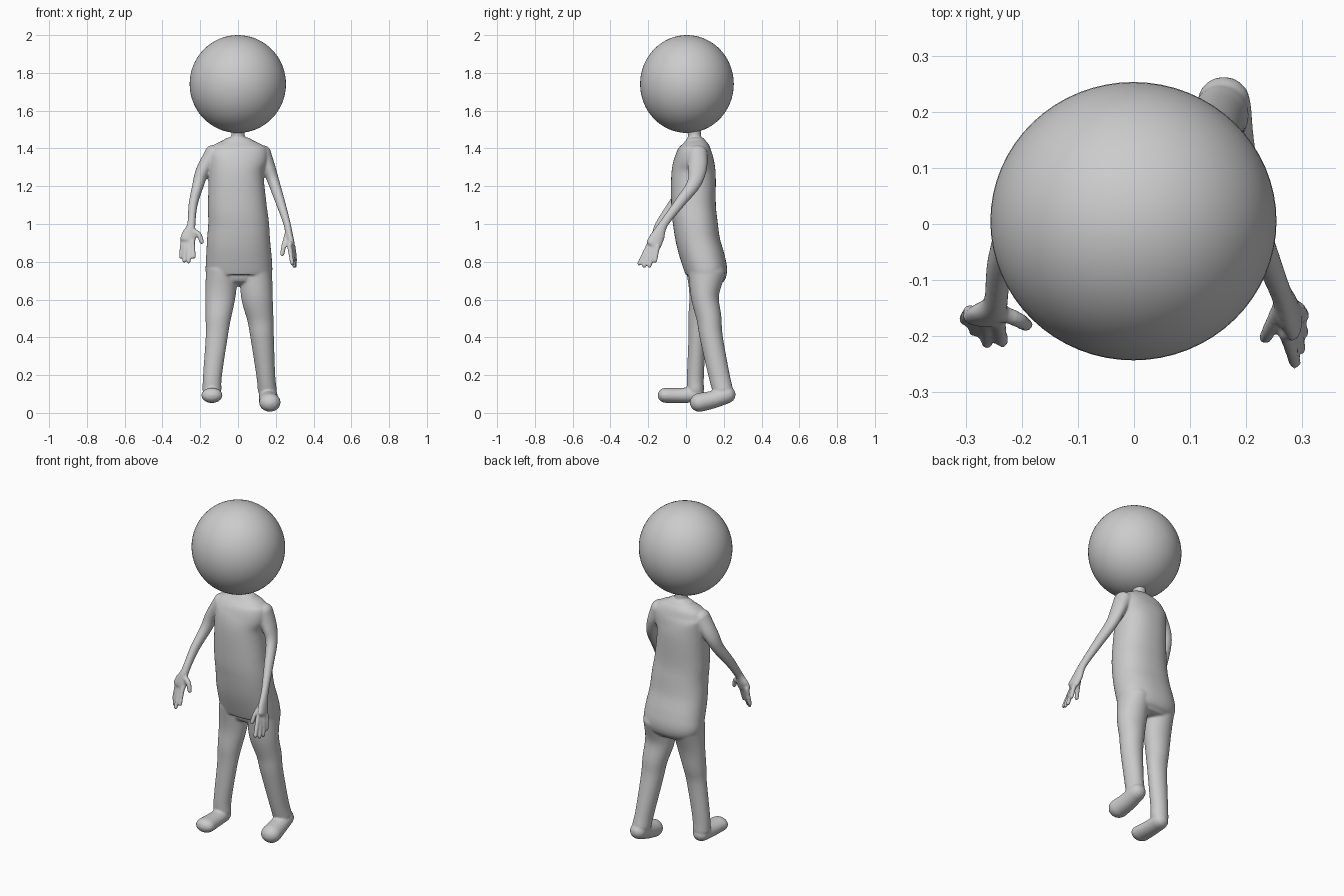
import bpy, bmesh
from math import sin, cos, pi, radians
from mathutils import Vector

bm = bmesh.new()


def spline(pts, steps=6):
    """Catmull-Rom through (x, y, z, radius u, radius v) points."""
    p = [Vector(q) for q in pts]
    p = [p[0] * 2 - p[1]] + p + [p[-1] * 2 - p[-2]]
    out = []
    for i in range(1, len(p) - 2):
        a, b, c, d = p[i - 1:i + 3]
        for k in range(steps):
            t = k / steps
            out.append(0.5 * (2 * b + (c - a) * t + (2 * a - 5 * b + 4 * c - d) * t * t
                              + (3 * b - a - 3 * c + d) * t ** 3))
    return out + [p[-2]]


def loft(pts, cap=1.0, power=1.0, sides=32):
    """Closed tube with elliptical rings and rounded ends; u stays near the x axis."""
    path = spline(pts)
    pos = [Vector(q[:3]) for q in path]
    n = len(path)
    rings = []
    for i, q in enumerate(path):
        t = (pos[min(i + 1, n - 1)] - pos[max(i - 1, 0)]).normalized()
        u = (Vector((1, 0, 0)) - t * t.x).normalized()
        v = t.cross(u)
        r = min(q[3], q[4]) * cap
        ring = [(pos[i], 1.0)]
        if i == 0:
            ring = [(pos[i] - t * r * sin(radians(a)), cos(radians(a))) for a in (80, 55, 28)] + ring
        if i == n - 1:
            ring += [(pos[i] + t * r * sin(radians(a)), cos(radians(a))) for a in (28, 55, 80)]
        for c, s in ring:
            loop = []
            for k in range(sides):
                ca, sa = cos(2 * pi * k / sides), sin(2 * pi * k / sides)
                cu = abs(ca) ** power * (1 if ca > 0 else -1)
                cv = abs(sa) ** power * (1 if sa > 0 else -1)
                loop.append(bm.verts.new(c + u * cu * q[3] * s + v * cv * q[4] * s))
            rings.append(loop)
    faces = [bm.faces.new(rings[0]), bm.faces.new(rings[-1])]
    for a, b in zip(rings, rings[1:]):
        for k in range(sides):
            j = (k + 1) % sides
            faces.append(bm.faces.new((a[k], a[j], b[j], b[k])))
    bmesh.ops.recalc_face_normals(bm, faces=faces)


def finger(*pts, r=0.0125):
    loft([(*p, r * (1 - 0.1 * i), r * (1 - 0.1 * i)) for i, p in enumerate(pts)], sides=14)


# torso and neck
loft([(0, .05, 1.445, .075, .05), (0, .05, 1.41, .14, .078), (0, .045, 1.36, .16, .10),
      (-.01, .04, 1.27, .146, .117), (-.004, .04, 1.1, .155, .118), (.003, .05, 1.0, .161, .118),
      (.003, .066, .9, .168, .116), (.005, .095, .8, .175, .115), (.005, .11, .74, .175, .108),
      (.005, .106, .70, .155, .085)], cap=.35, power=.88, sides=48)
loft([(0, .045, 1.40, .037, .037), (0, .045, 1.46, .035, .035), (0, .04, 1.53, .037, .037)])

# front leg and foot
loft([(-.085, .10, .75, .085, .10), (-.093, .085, .62, .08, .068), (-.105, .07, .5, .067, .058),
      (-.113, .06, .4, .058, .047), (-.135, .05, .2, .05, .045), (-.138, .05, .12, .05, .045)], cap=.8)
loft([(-.138, .055, .097, .046, .042), (-.139, -.03, .092, .05, .04), (-.138, -.11, .093, .056, .04)])

# rear leg and foot
loft([(.095, .11, .75, .085, .10), (.1, .1, .62, .084, .075), (.118, .122, .5, .07, .066),
      (.128, .134, .4, .062, .061), (.147, .175, .2, .05, .056), (.155, .195, .12, .05, .054)], cap=.8)
loft([(.16, .217, .096, .048, .046), (.163, .14, .07, .052, .047), (.169, .07, .055, .057, .05)])

# arms running into palms
loft([(.125, .06, 1.375, .05, .055), (.165, .06, 1.29, .036, .05), (.193, .04, 1.21, .03, .037),
      (.226, -.035, 1.11, .025, .028), (.26, -.118, 1.0, .019, .024),
      (.272, -.15, .935, .02, .038), (.284, -.172, .89, .017, .042)], cap=.8)
loft([(-.125, .04, 1.375, .05, .055), (-.187, .03, 1.28, .037, .046), (-.213, 0, 1.2, .03, .035),
      (-.238, -.07, 1.1, .024, .028), (-.247, -.14, 1.0, .022, .022),
      (-.26, -.16, .945, .038, .02), (-.266, -.168, .915, .042, .017)], cap=.8)

# fingers and thumbs
for base, tip in (((.270, -.195, .895), (.287, -.248, .79)), ((.278, -.185, .88), (.297, -.222, .778)),
                  ((.288, -.17, .875), (.302, -.193, .778)), ((.293, -.15, .88), (.303, -.163, .805)),
                  ((-.292, -.155, .92), (-.302, -.17, .825)), ((-.278, -.165, .905), (-.285, -.19, .805)),
                  ((-.26, -.172, .90), (-.262, -.212, .80)), ((-.24, -.175, .91), (-.235, -.21, .825))):
    finger(base, tip)
finger((.262, -.145, .95), (.243, -.185, .885), (.234, -.203, .84), r=.015)
finger((-.245, -.155, .965), (-.208, -.17, .945), (-.192, -.18, .905), r=.016)

# fuse everything into one soft body
mesh = bpy.data.meshes.new("body")
bm.to_mesh(mesh)
bm.free()
body = bpy.data.objects.new("body", mesh)
bpy.context.collection.objects.link(body)
remesh = body.modifiers.new("fuse", 'REMESH')
remesh.mode = 'VOXEL'
remesh.voxel_size = 0.0055
remesh.use_smooth_shade = True
soften = body.modifiers.new("soften", 'SMOOTH')
soften.factor = 0.5
soften.iterations = 8

# head
bpy.ops.mesh.primitive_uv_sphere_add(segments=64, ring_count=32, radius=1, location=(-.001, .005, 1.741))
head = bpy.context.object
head.name = "head"
head.scale = (.255, .248, .259)
bpy.ops.object.shade_smooth()
